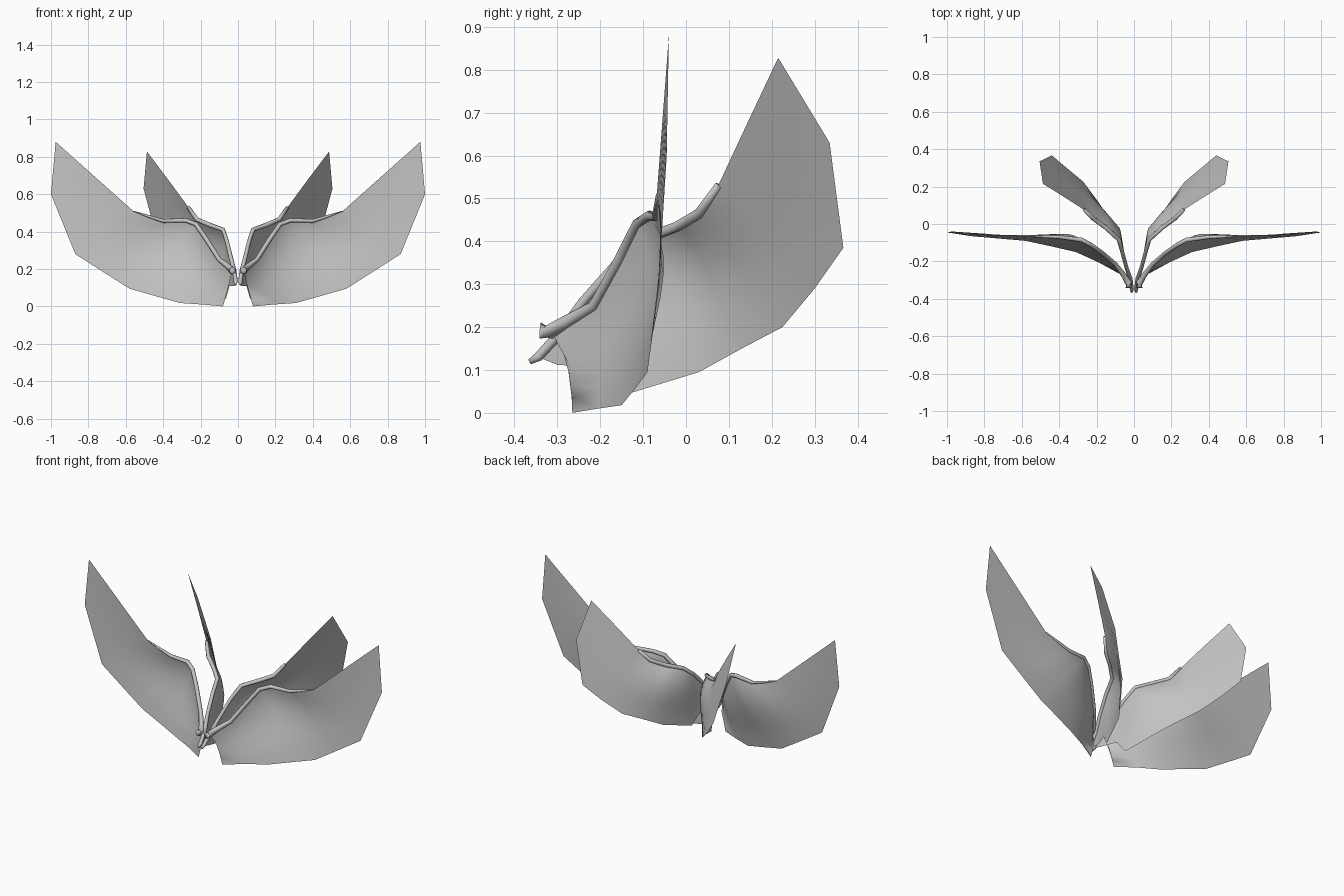
import bpy, bmesh, math
from mathutils import Vector

if "Cube" in bpy.data.objects:
    bpy.data.objects.remove(bpy.data.objects["Cube"])

grey = bpy.data.materials.new("wing grey")
grey.diffuse_color = (0.55, 0.55, 0.55, 1)
grey.use_nodes = True
grey.node_tree.nodes["Principled BSDF"].inputs["Base Color"].default_value = grey.diffuse_color

# Each station: leading edge point, trailing edge point, depth of the pocket
FRONT = [((.03, -.315, .19), (.05, -.27, .11), 0),
         ((.05, -.28, .212), (.08, -.265, 0), .006),
         ((.1, -.215, .25), (.19, -.205, .01), .015),
         ((.17, -.155, .36), (.31, -.15, .018), .025),
         ((.225, -.115, .44), (.44, -.12, .055), .035),
         ((.28, -.085, .46), (.58, -.09, .095), .035),
         ((.40, -.07, .457), (.73, -.077, .19), .015),
         ((.48, -.068, .482), (.87, -.065, .28), .008),
         ((.56, -.068, .51), (.935, -.055, .44), 0),
         ((.975, -.04, .88), (1, -.045, .6), 0)]
BACK = [((.012, -.345, .13), (.012, -.3, .112), 0),
        ((.02, -.29, .19), (.02, -.265, .11), 0),
        ((.038, -.24, .26), (.045, -.2, .11), .005),
        ((.06, -.16, .35), (.065, -.15, .04), .012),
        ((.08, -.085, .41), (.13, .03, .095), .03),
        ((.15, -.02, .435), (.2, .13, .15), .03),
        ((.22, .03, .465), (.27, .225, .2), .02),
        ((.265, .075, .53), (.36, .3, .29), .01),
        ((.375, .145, .68), (.44, .367, .385), 0),
        ((.487, .215, .828), (.505, .335, .63), 0)]
ROWS = 8


def finish(name, bm, side):
    """Mirror to the wanted side, then make a smooth grey object."""
    bmesh.ops.remove_doubles(bm, verts=bm.verts, dist=1e-5)
    if side < 0:
        for v in bm.verts:
            v.co.x *= -1
    bmesh.ops.recalc_face_normals(bm, faces=bm.faces)
    mesh = bpy.data.meshes.new(name)
    bm.to_mesh(mesh)
    bm.free()
    mesh.materials.append(grey)
    mesh.shade_smooth()
    ob = bpy.data.objects.new(name, mesh)
    bpy.context.collection.objects.link(ob)


def skin(bm, grid, closed=False):
    vs = [[bm.verts.new(p) for p in row] for row in grid]
    n = len(vs[0])
    for a, b in zip(vs, vs[1:]):
        for j in range(n if closed else n - 1):
            k = (j + 1) % n
            bm.faces.new((a[j], a[k], b[k], b[j]))
    return vs


def membrane(name, stations, push, side):
    """Sheet between the two edges, with a pocket below the bone."""
    bm = bmesh.new()
    grid = []
    for lead, trail, depth in stations:
        a, b = Vector(lead), Vector(trail)
        row = []
        for j in range(ROWS + 1):
            t = (j / ROWS) ** 1.4
            bulge = depth * 6.75 * t * (1 - t) ** 2
            row.append(a.lerp(b, t) + Vector(push) * bulge)
        grid.append(row)
    skin(bm, grid)
    finish(name, bm, side)


def bone(name, path, radii, side):
    """Tapered rounded rim along the leading edge."""
    bm = bmesh.new()
    pts = [Vector(p) for p in path]
    grid = []
    for i, p in enumerate(pts):
        d = (pts[min(i + 1, len(pts) - 1)] - pts[max(i - 1, 0)]).normalized()
        u = d.cross(Vector((0, 1, 0))).normalized()
        w = d.cross(u)
        grid.append([p + radii[i] * (math.cos(a) * u + math.sin(a) * w)
                     for a in (math.tau * k / 8 for k in range(8))])
    vs = skin(bm, grid, True)
    bm.faces.new(vs[0])
    bm.faces.new(vs[-1])
    finish(name, bm, side)


for side, label in ((1, "right"), (-1, "left")):
    membrane("front_membrane_" + label, FRONT, (0, 1, 0), side)
    membrane("back_membrane_" + label, BACK, (-.75, .65, 0), side)
    # Bones follow the leading edges and fade into the sheet
    bone("front_bone_" + label, [(.028, -.34, .192)] + [s[0] for s in FRONT[:9]],
         [.019, .018, .015, .012, .012, .012, .012, .010, .007, .002], side)
    bone("back_bone_" + label, [(.012, -.365, .119)] + [s[0] for s in BACK[:8]],
         [.006, .011, .012, .011, .011, .012, .012, .012, .009, .002], side)
